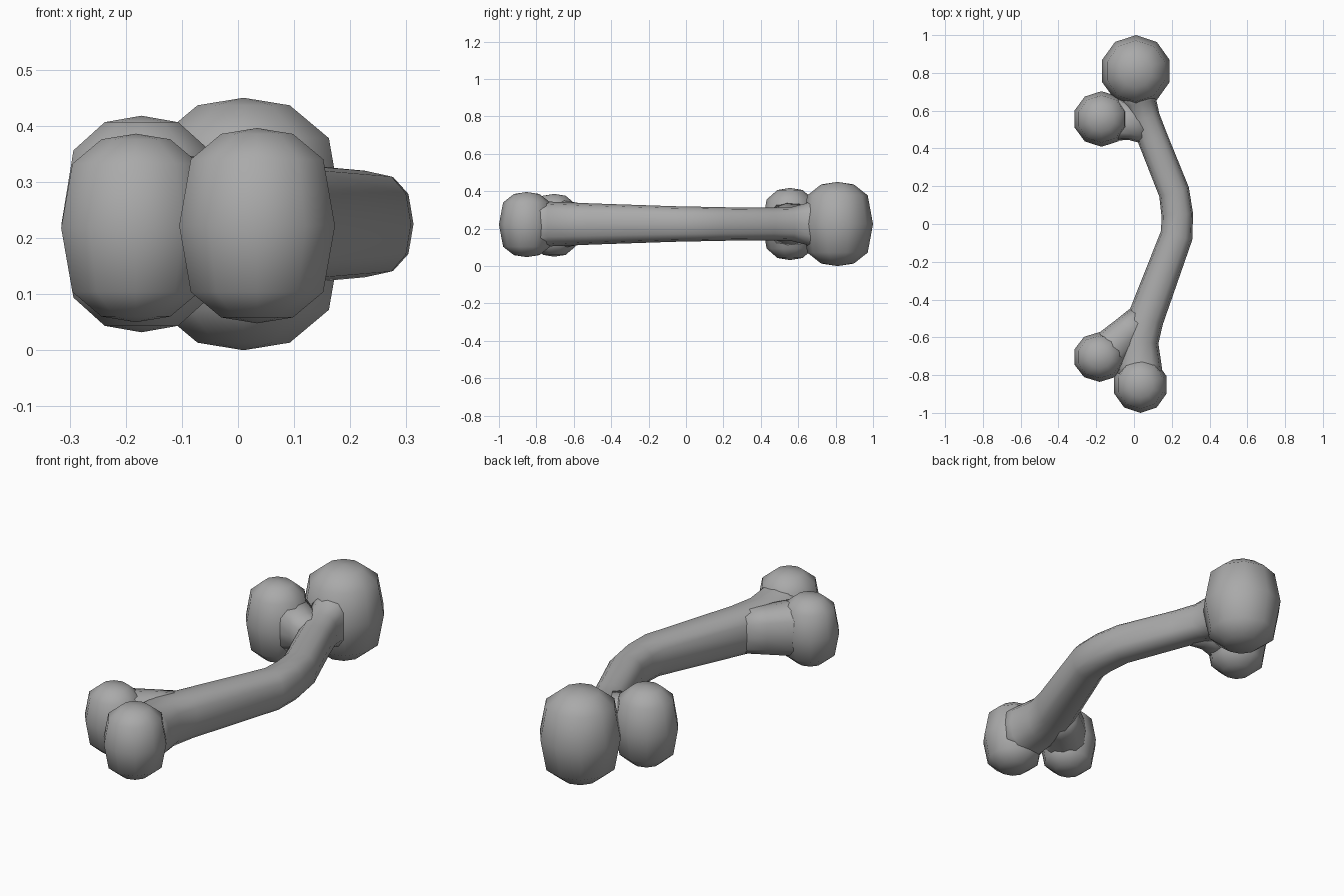
import bpy
import bmesh
from math import cos, sin, pi, copysign
from mathutils import Vector

MID = 0.225  # height of the bone's centre line

cube = bpy.data.objects.get("Cube")
if cube:
    bpy.data.objects.remove(cube, do_unlink=True)

grey = bpy.data.materials.new("bone_grey")
grey.use_nodes = True
grey.diffuse_color = (0.4, 0.4, 0.4, 1)
grey.node_tree.nodes["Principled BSDF"].inputs["Base Color"].default_value = (0.4, 0.4, 0.4, 1)


def finish(name, bm):
    bmesh.ops.recalc_face_normals(bm, faces=bm.faces)
    mesh = bpy.data.meshes.new(name)
    bm.to_mesh(mesh)
    bm.free()
    mesh.materials.append(grey)
    mesh.shade_smooth()
    obj = bpy.data.objects.new(name, mesh)
    bpy.context.collection.objects.link(obj)
    return obj


def bridge(bm, a, b):
    n = len(a)
    for i in range(n):
        bm.faces.new((a[i], a[(i + 1) % n], b[(i + 1) % n], b[i]))


def soft(v, power=0.8):
    """Push a circle coordinate outwards for a slightly boxy section."""
    return copysign(abs(v) ** power, v)


def limb(name, stations, sides=12):
    """Loft rounded sections (x, y, half width, half height) along a flat path."""
    bm = bmesh.new()
    pts = [Vector((s[0], s[1], MID)) for s in stations]
    rings = []
    for i, (x, y, w, h) in enumerate(stations):
        along = (pts[min(i + 1, len(pts) - 1)] - pts[max(i - 1, 0)]).normalized()
        across = Vector((-along.y, along.x, 0))
        ring = []
        for k in range(sides):
            a = 2 * pi * k / sides
            ring.append(bm.verts.new(pts[i] + across * w * soft(cos(a)) + Vector((0, 0, h * soft(sin(a))))))
        rings.append(ring)
    for a, b in zip(rings, rings[1:]):
        bridge(bm, a, b)
    bm.faces.new(rings[0])
    bm.faces.new(rings[-1])
    return finish(name, bm)


def knob(name, centre, radii, turn=0.0, sides=10):
    """Low-sided rounded knob, slightly full at its shoulders."""
    bm = bmesh.new()
    cx, cy, cz = centre
    rx, ry, rz = radii
    rings = []
    for r, z in ((0.46, -0.94), (0.85, -0.68), (1, 0), (0.85, 0.68), (0.46, 0.94)):
        rings.append([bm.verts.new((cx + rx * r * cos(turn + 2 * pi * k / sides),
                                    cy + ry * r * sin(turn + 2 * pi * k / sides),
                                    cz + rz * z)) for k in range(sides)])
    for a, b in zip(rings, rings[1:]):
        bridge(bm, a, b)
    for ring, side in ((rings[0], -1), (rings[-1], 1)):
        tip = bm.verts.new((cx, cy, cz + side * rz))
        for k in range(sides):
            bm.faces.new((ring[k], ring[(k + 1) % sides], tip))
    return finish(name, bm)


# Bent shaft
limb("shaft", [
    (0.02, 0.74, 0.12, 0.17), (0.035, 0.64, 0.085, 0.11), (0.06, 0.56, 0.078, 0.09),
    (0.10, 0.45, 0.08, 0.087), (0.212, 0.17, 0.082, 0.09), (0.229, 0.05, 0.084, 0.093),
    (0.226, -0.06, 0.086, 0.095), (0.062, -0.50, 0.096, 0.11), (0.03, -0.62, 0.10, 0.115),
    (0.03, -0.74, 0.115, 0.12), (0.03, -0.82, 0.125, 0.14)])

# Short necks to the side knobs
limb("back_side_neck", [(0.07, 0.49, 0.07, 0.08), (0.0, 0.525, 0.085, 0.09), (-0.11, 0.555, 0.12, 0.14)])
limb("front_side_neck", [(0.05, -0.50, 0.085, 0.10), (-0.03, -0.57, 0.09, 0.112),
                         (-0.11, -0.65, 0.105, 0.125), (-0.17, -0.70, 0.115, 0.14)])

# Rounded end knobs
knob("back_main_knob", (0.01, 0.81, MID), (0.188, 0.19, 0.225), pi / 10)
knob("back_side_knob", (-0.172, 0.556, MID), (0.15, 0.147, 0.193), pi / 10)
knob("front_main_knob", (0.034, -0.852, MID - 0.003), (0.146, 0.148, 0.174), pi / 10)
knob("front_side_knob", (-0.182, -0.704, MID - 0.007), (0.14, 0.132, 0.168), pi / 10)
